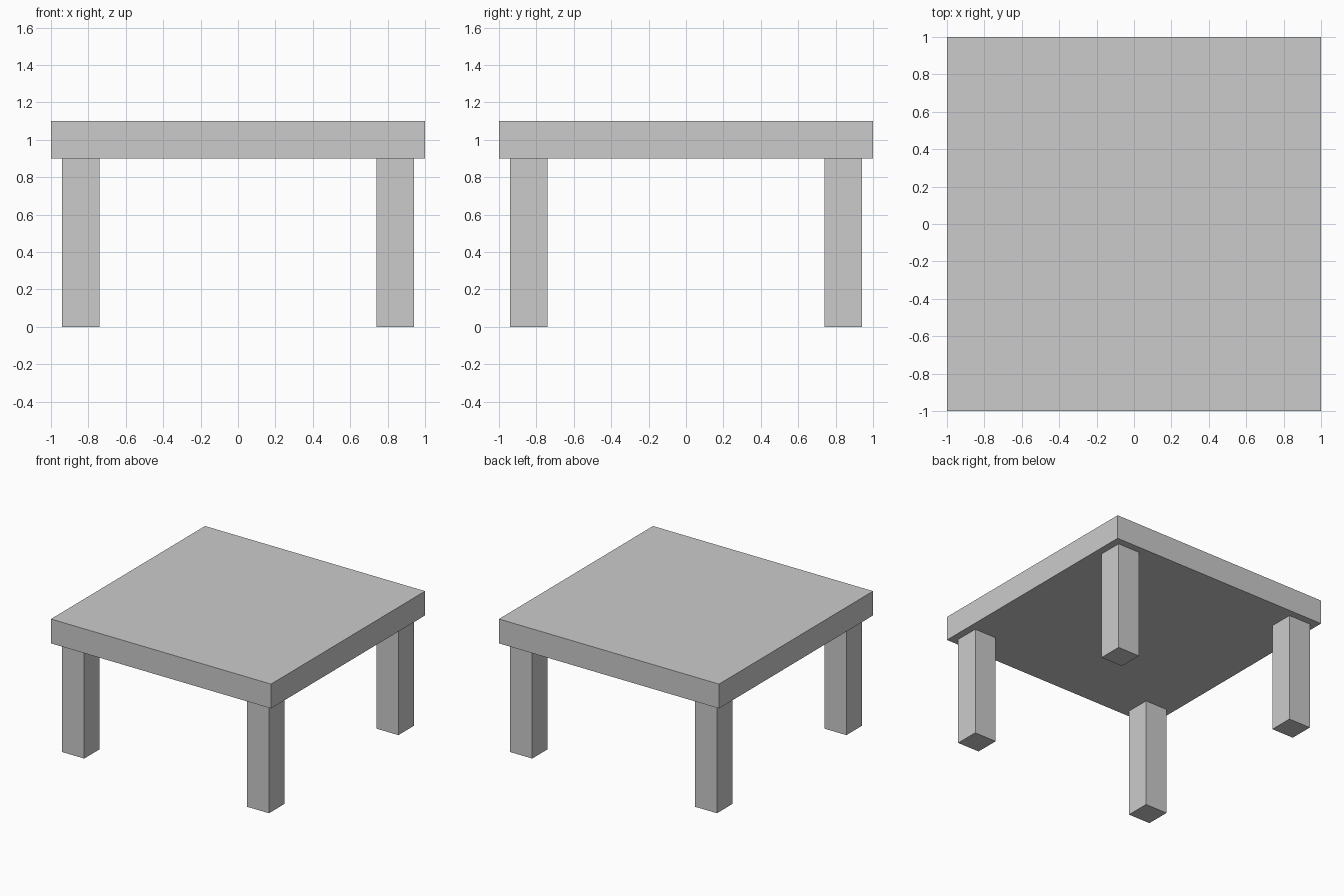
import bpy

if "Cube" in bpy.data.objects:
    bpy.data.objects.remove(bpy.data.objects["Cube"])


def box(name, size, centre):
    bpy.ops.mesh.primitive_cube_add(size=1, location=centre)
    obj = bpy.context.object
    obj.name = name
    obj.scale = size
    bpy.ops.object.transform_apply(location=False, rotation=False, scale=True)
    return obj


TOP_SIZE, TOP_THICK = 2.0, 0.2
LEG_WIDTH, LEG_HEIGHT, LEG_OFFSET = 0.2, 0.9, 0.84

# Square table top
box("table_top", (TOP_SIZE, TOP_SIZE, TOP_THICK), (0, 0, LEG_HEIGHT + TOP_THICK / 2))

# Four square legs, set in slightly from the corners
for y_name, sy in (("front", -1), ("back", 1)):
    for x_name, sx in (("left", -1), ("right", 1)):
        box(f"{y_name}_{x_name}_leg", (LEG_WIDTH, LEG_WIDTH, LEG_HEIGHT),
            (sx * LEG_OFFSET, sy * LEG_OFFSET, LEG_HEIGHT / 2))
